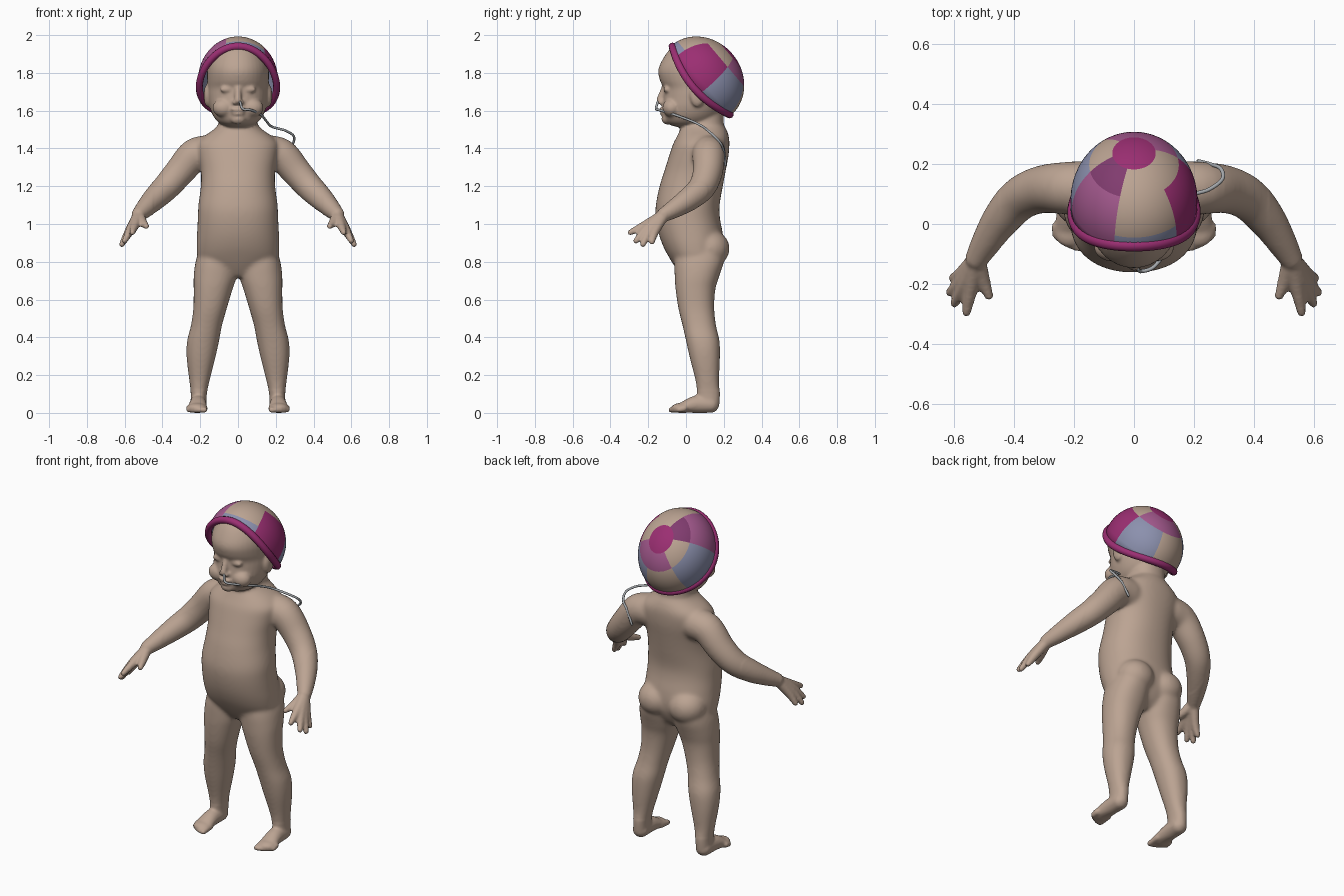
import bpy, bmesh, math
from mathutils import Vector, Matrix

if "Cube" in bpy.data.objects:
    bpy.data.objects.remove(bpy.data.objects["Cube"])

def material(name, r, g, b):
    m = bpy.data.materials.new(name)
    m.diffuse_color = (r, g, b, 1)
    m.use_nodes = True
    m.node_tree.nodes["Principled BSDF"].inputs["Base Color"].default_value = m.diffuse_color
    return m

SKIN = material("skin tan", 0.50, 0.37, 0.29)
MAGENTA = material("magenta cloth", 0.33, 0.028, 0.17)
PURPLE = material("purple cloth", 0.22, 0.045, 0.16)
PINK = material("pink cloth", 0.37, 0.10, 0.27)
BLUE = material("blue grey cloth", 0.26, 0.28, 0.42)
GREY = material("tube grey", 0.38, 0.40, 0.42)

def spline(rows, n=5):
    """Catmull-Rom interpolation of number tuples."""
    out = []
    for i in range(len(rows) - 1):
        p0, p1, p2, p3 = (rows[max(i - 1, 0)], rows[i], rows[i + 1], rows[min(i + 2, len(rows) - 1)])
        for k in range(n):
            t = k / n
            out.append([0.5 * (2 * b + (c - a) * t + (2 * a - 5 * b + 4 * c - d) * t * t
                               + (3 * b - a - 3 * c + d) * t ** 3)
                        for a, b, c, d in zip(p0, p1, p2, p3)])
    out.append(list(rows[-1]))
    return out

def loft(bm, rings, closed=False):
    loops = [[bm.verts.new(p) for p in r] for r in rings]
    pairs = list(zip(loops, loops[1:])) + ([(loops[-1], loops[0])] if closed else [])
    n = len(loops[0])
    for a, b in pairs:
        for i in range(n):
            bm.faces.new((a[i], a[(i + 1) % n], b[(i + 1) % n], b[i]))
    if not closed:
        bm.faces.new(loops[0])
        bm.faces.new(loops[-1])

def slices(bm, rows, side=1, n=40, power=2.2):
    """Horizontal oval slices: z, x min, x max, y front, y back."""
    rings = []
    for z, x0, x1, y0, y1 in spline(rows):
        ring = []
        for i in range(n):
            c, s = math.cos(2 * math.pi * i / n), math.sin(2 * math.pi * i / n)
            e = 2 / power
            ring.append((side * ((x0 + x1) / 2 + (x1 - x0) / 2 * math.copysign(abs(c) ** e, c)),
                         (y0 + y1) / 2 + (y1 - y0) / 2 * math.copysign(abs(s) ** e, s), z))
        rings.append(ring)
    loft(bm, rings)

def ball(bm, c, r, side=1):
    mat = Matrix.Translation((side * c[0], c[1], c[2])) @ Matrix.Diagonal((*r, 1))
    bmesh.ops.create_uvsphere(bm, u_segments=20, v_segments=12, radius=1, matrix=mat)

def tube(bm, rows, side=1, n=16, steps=5):
    """Round-ended tube through x, y, z, half width, half height."""
    pts = spline([r if len(r) == 5 else (*r, r[3]) for r in rows], steps)
    pos = [Vector((side * p[0], p[1], p[2])) for p in pts]
    rings, u = [], None
    for i, p in enumerate(pos):
        t = (pos[min(i + 1, len(pos) - 1)] - pos[max(i - 1, 0)]).normalized()
        u = t.cross(Vector((0, 0, 1))) if u is None else u - t * u.dot(t)
        u.normalize()
        v = t.cross(u)
        rings.append([p + u * pts[i][3] * math.cos(2 * math.pi * k / n)
                      + v * pts[i][4] * math.sin(2 * math.pi * k / n) for k in range(n)])
    loft(bm, rings)
    for p, q in ((pos[0], pts[0]), (pos[-1], pts[-1])):
        ball(bm, p, (q[3], q[3], q[4]))

def finish(bm, name, mats):
    bmesh.ops.recalc_face_normals(bm, faces=bm.faces)
    me = bpy.data.meshes.new(name)
    bm.to_mesh(me)
    bm.free()
    for m in mats:
        me.materials.append(m)
    ob = bpy.data.objects.new(name, me)
    bpy.context.collection.objects.link(ob)
    me.shade_smooth()
    return ob

def apply(ob, kind, **settings):
    mod = ob.modifiers.new(kind.lower(), kind)
    for k, v in settings.items():
        setattr(mod, k, v)
    bpy.context.view_layer.objects.active = ob
    bpy.ops.object.modifier_apply(modifier=mod.name)

# ---- body: overlapping lofts fused into one skin ----
bm = bmesh.new()
torso = [(.72, .06, -.02, .12), (.76, .15, -.05, .16), (.82, .21, -.088, .19), (.88, .219, -.12, .20),
         (.95, .217, -.145, .195), (1.03, .213, -.16, .18), (1.1, .21, -.16, .178), (1.2, .197, -.14, .195),
         (1.28, .197, -.115, .21), (1.36, .21, -.09, .225), (1.42, .215, -.07, .23), (1.46, .185, -.05, .228),
         (1.5, .13, -.03, .215), (1.53, .105, -.01, .2), (1.6, .1, 0, .2)]
head = [(1.515, .06, -.06, .10), (1.535, .10, -.10, .14), (1.57, .13, -.118, .18), (1.62, .15, -.125, .215),
        (1.68, .16, -.12, .25), (1.72, .162, -.12, .265), (1.76, .163, -.138, .27), (1.81, .163, -.147, .27),
        (1.86, .153, -.13, .25), (1.92, .125, -.09, .21), (1.96, .09, -.035, .15), (1.985, .04, .03, .09)]
slices(bm, [(z, -w, w, a, b) for z, w, a, b in torso])
slices(bm, [(z, -w, w, a, b) for z, w, a, b in head], power=2.05)
leg = [(.03, .168, .252, .06, .175), (.10, .165, .25, .058, .18), (.17, .15, .258, .05, .175),
       (.29, .12, .272, .02, .18), (.38, .1, .27, 0, .178), (.46, .085, .25, -.018, .16),
       (.55, .06, .237, -.04, .15), (.65, .03, .235, -.055, .155), (.72, .008, .235, -.06, .175),
       (.8, .005, .225, -.06, .2), (.88, .03, .2, -.04, .2)]
arm = [(.15, .12, 1.38, .09), (.23, .12, 1.365, .088), (.31, .115, 1.275, .08), (.38, .085, 1.195, .073),
       (.44, .02, 1.135, .064), (.49, -.055, 1.085, .051), (.525, -.115, 1.05, .039)]
wrist = (.525, -.115, 1.05, .03)
fingers = [((.545, -.215, .995), (.56, -.295, .955)), ((.565, -.205, .98), (.60, -.265, .91)),
           ((.575, -.19, .965), (.615, -.228, .892)), ((.575, -.165, .96), (.605, -.18, .905)),
           ((.505, -.185, 1.01), (.485, -.24, .988))]
for s in (1, -1):
    slices(bm, leg, s)
    ball(bm, (.1, .125, .87), (.11, .107, .1), s)                 # buttock
    tube(bm, arm, s, 28)
    for k, tip in fingers:
        tube(bm, [wrist, (*k, .024), (*tip, .0155)], s)
    tube(bm, [(.21, .13, .045, .045), (.212, .05, .045, .045, .046), (.215, -.025, .026, .053, .027)], s, 24)
    for i in range(5):                                            # toes
        x = .178 + i * .02
        tube(bm, [(x, -.01, .024, .018), (x + .002, -.075 + .002 * i + .0018 * i * i, .016,
                                        .019 - .0015 * i, .016)], s)
    ball(bm, (.075, -.075, 1.615), (.06, .05, .05), s)            # cheek
    ball(bm, (.06, -.102, 1.712), (.036, .018, .017), s)          # closed eye
    ball(bm, (.016, -.13, 1.643), (.016, .018, .013), s)          # nostril
    ball(bm, (.163, .06, 1.68), (.018, .04, .06), s)              # ear
tube(bm, [(0, -.115, 1.72, .016), (0, -.14, 1.655, .018)])        # nose
ball(bm, (0, -.127, 1.607), (.04, .016, .011))                    # lips
ball(bm, (0, -.122, 1.585), (.034, .016, .011))
ball(bm, (0, -.1, 1.557), (.042, .03, .03))                       # chin
body = finish(bm, "body", [SKIN])
apply(body, 'REMESH', mode='VOXEL', voxel_size=.008)
apply(body, 'SMOOTH', factor=.5, iterations=4)
trunk = body.vertex_groups.new(name="trunk")
trunk.add([v.index for v in body.data.vertices if abs(v.co.x) < .45 and .12 < v.co.z < 1.52], 1, 'REPLACE')
apply(body, 'SMOOTH', factor=.5, iterations=22, vertex_group="trunk")
for v in body.data.vertices:                                      # flat soles
    v.co.z = max(v.co.z, 0)
body.data.shade_smooth()

# ---- cap: tilted half ellipsoid with patchwork panels ----
C, A = Vector((0, .08, 1.76)), Vector((0, .765, .645))
U, X = Vector((0, -.645, .765)), Vector((1, 0, 0))
SEG, RINGS = 60, 18

def cap_point(phi, scale, height):
    return C + U * .243 * scale * math.cos(phi) + X * .212 * scale * math.sin(phi) + A * height

def drop(phi):
    return -.055 * math.sin(phi) ** 2

PANELS = [MAGENTA, PURPLE, PINK, BLUE, SKIN]
OUTER = [4, 0, 3, 4, 3, 2]
INNER = [4, 4, 2, 2, 4, 1]
bm = bmesh.new()
pole = bm.verts.new(cap_point(0, 0, .217))
rows = []
for j in range(1, RINGS + 2):
    th = min(j / RINGS, 1) * math.pi / 2
    rows.append([bm.verts.new(cap_point(p, math.sin(th), .217 * math.cos(th) + (drop(p) - .002 if j > RINGS else 0)))
                 for p in (2 * math.pi * i / SEG for i in range(SEG))])
for i in range(SEG):
    wedge = int(((i + .5) * 360 / SEG + 18) % 360 // 60)
    k = (i + 1) % SEG
    bm.faces.new((pole, rows[0][i], rows[0][k]))
    for j in range(RINGS):
        f = bm.faces.new((rows[j][i], rows[j + 1][i], rows[j + 1][k], rows[j][k]))
        frac = (j + 1.5) / RINGS
        if frac < .2:
            f.material_index = 0
        elif frac < .5:
            f.material_index = INNER[wedge]
        elif wedge == 0 and frac > .88:
            f.material_index = 3
        else:
            f.material_index = OUTER[wedge]
cap = finish(bm, "cap", PANELS)
apply(cap, 'SOLIDIFY', thickness=.006, offset=-1)

# ---- cap rim: rolled band along the opening ----
bm = bmesh.new()
rings = []
for i in range(96):
    p = 2 * math.pi * i / 96
    rings.append([cap_point(p, 1 + (-.008 + .02 * math.cos(q)) / .23, drop(p) + .021 * math.sin(q))
                  for q in (2 * math.pi * k / 10 for k in range(10))])
loft(bm, rings, closed=True)
finish(bm, "cap_rim", [MAGENTA])

# ---- feeding tube from nose over the shoulder ----
bm = bmesh.new()
path = [(.012, -.15, 1.645), (.025, -.158, 1.61), (.07, -.14, 1.603), (.12, -.065, 1.58), (.15, .03, 1.545),
        (.18, .09, 1.515), (.25, .115, 1.495), (.295, .15, 1.465), (.29, .185, 1.425), (.255, .2, 1.385),
        (.215, .21, 1.31)]
tube(bm, [(*p, .0065) for p in path], 1, 10, 8)
finish(bm, "feeding_tube", [GREY])
